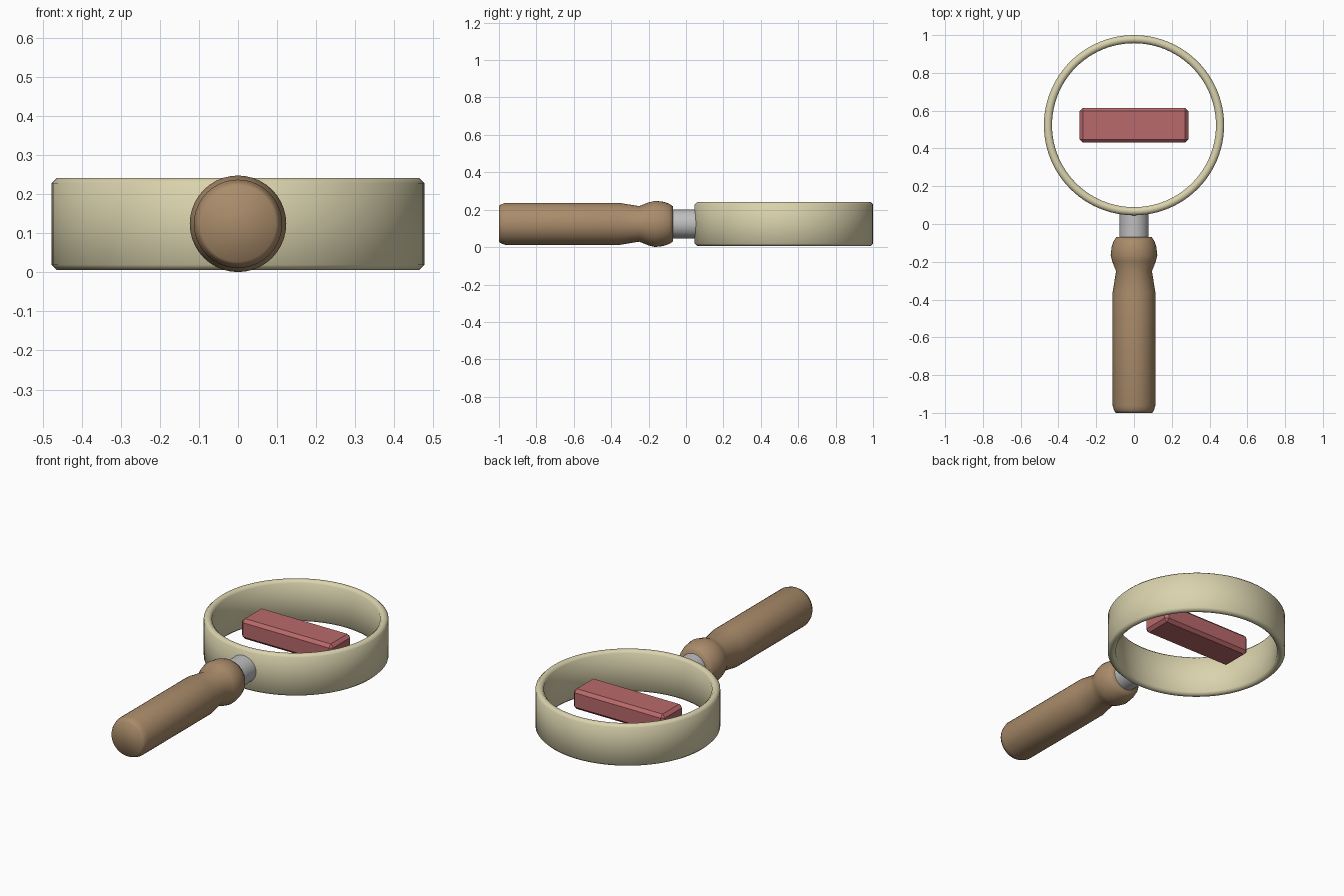
import bpy, bmesh, math
from mathutils import Vector

if "Cube" in bpy.data.objects:
    bpy.data.objects.remove(bpy.data.objects["Cube"])

MID_Z = 0.124       # height of the handle axis
RING_Y = 0.523      # centre of the ring


def material(name, r, g, b):
    m = bpy.data.materials.new(name)
    m.diffuse_color = (r, g, b, 1)
    m.use_nodes = True
    m.node_tree.nodes["Principled BSDF"].inputs["Base Color"].default_value = m.diffuse_color
    return m


cream = material("cream", 0.70, 0.65, 0.42)
wood = material("tan wood", 0.40, 0.26, 0.145)
steel = material("grey metal", 0.52, 0.52, 0.53)
red = material("dull red", 0.485, 0.141, 0.147)


def finish(name, bm, mat, angle=None):
    bmesh.ops.recalc_face_normals(bm, faces=bm.faces)
    mesh = bpy.data.meshes.new(name)
    bm.to_mesh(mesh)
    bm.free()
    mesh.materials.append(mat)
    ob = bpy.data.objects.new(name, mesh)
    bpy.context.collection.objects.link(ob)
    if angle:
        bpy.ops.object.select_all(action='DESELECT')
        ob.select_set(True)
        bpy.context.view_layer.objects.active = ob
        bpy.ops.object.shade_smooth_by_angle(angle=math.radians(angle))
    return ob


def lathe(name, profile, place, sides, mat, closed=False, angle=40):
    """Spin (radius, height) points; place(a, b, h) puts them in the world."""
    bm = bmesh.new()
    rows = []
    for r, h in profile:
        rows.append([bm.verts.new(place(r * math.cos(t), r * math.sin(t), h))
                     for t in (2 * math.pi * i / sides for i in range(sides))])
    pairs = list(zip(rows, rows[1:]))
    if closed:
        pairs.append((rows[-1], rows[0]))
    else:
        bm.faces.new(rows[0])
        bm.faces.new(rows[-1])
    for a, b in pairs:
        for i in range(sides):
            j = (i + 1) % sides
            bm.faces.new((a[i], a[j], b[j], b[i]))
    return finish(name, bm, mat, angle)


def along_y(a, b, h):
    return Vector((a, h, MID_Z + b))


def upright(a, b, h):
    return Vector((a, RING_Y + b, h))


# Open ring with chamfered rims
ro, ri, z0, z1, c = 0.477, 0.434, 0.006, 0.241, 0.013
lathe("ring", [(ro - c, z0), (ro, z0 + c), (ro, z1 - c), (ro - c, z1),
               (ri + c, z1), (ri, z1 - c), (ri, z0 + c), (ri + c, z0)],
      upright, 96, cream, closed=True, angle=50)

# Turned wooden handle
lathe("handle", [(0.097, -1.0), (0.106, -0.985), (0.113, -0.962), (0.113, -0.36),
                 (0.095, -0.25), (0.115, -0.20), (0.1235, -0.165),
                 (0.118, -0.12), (0.108, -0.09), (0.094, -0.07)],
      along_y, 40, wood, angle=62)

# Metal ferrule joining handle and ring
lathe("ferrule", [(0.077, -0.09), (0.077, 0.062)], along_y, 32, steel)

# Chamfered bar floating in the middle of the ring
bm = bmesh.new()
bmesh.ops.create_cube(bm, size=1)
for v in bm.verts:
    v.co = Vector((v.co.x * 0.575, RING_Y + v.co.y * 0.184, 0.127 + v.co.z * 0.115))
bmesh.ops.bevel(bm, geom=bm.edges[:], offset=0.017, segments=1,
                affect='EDGES', profile=0.5)
finish("centre_bar", bm, red)
